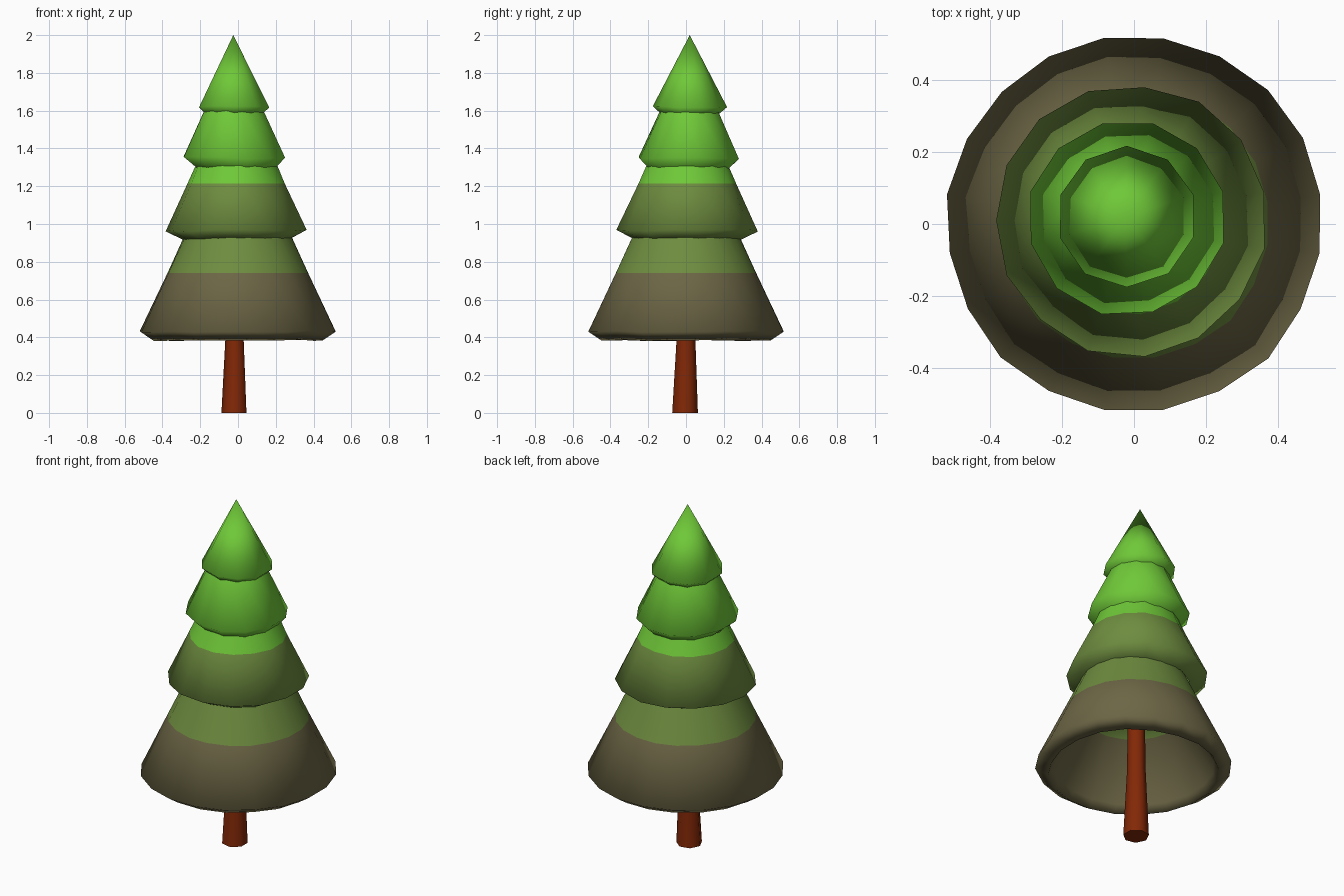
import bpy, bmesh, math, random

if "Cube" in bpy.data.objects:
    bpy.data.objects.remove(bpy.data.objects["Cube"])

random.seed(4)


def material(name, rgb):
    m = bpy.data.materials.new(name)
    m.diffuse_color = (*rgb, 1)
    m.use_nodes = True
    m.node_tree.nodes["Principled BSDF"].inputs["Base Color"].default_value = m.diffuse_color
    return m


bright = material("bright_green", (0.16, 0.58, 0.04))
olive = material("dull_green", (0.155, 0.262, 0.05))
brown = material("olive_brown", (0.15, 0.133, 0.06))
bark = material("bark_red_brown", (0.225, 0.021, 0.002))

BANDS = (1.215, 0.74)  # heights where the foliage colour changes


def lathe(name, profile, sides, mats, wobble=0.0, angle=110):
    """Sweep rings (x, y, radius, z), listed downwards on the outside."""
    bm = bmesh.new()
    rings = []
    jitter = [random.uniform(-wobble, wobble) for _ in range(sides)]
    for cx, cy, r, z in profile:
        if r == 0:
            rings.append([bm.verts.new((cx, cy, z))] * sides)
            continue
        ring = []
        for i in range(sides):
            a = math.tau * (i + 0.5) / sides
            rr = r * (1.01 + jitter[i])
            zz = z if z in BANDS or wobble == 0 else z + jitter[i] * 0.4
            ring.append(bm.verts.new((cx + rr * math.cos(a), cy + rr * math.sin(a), zz)))
        rings.append(ring)
    for up, low in zip(rings, rings[1:]):
        for i in range(sides):
            j = (i + 1) % sides
            face = bm.faces.new(list(dict.fromkeys((up[i], low[i], low[j], up[j]))))
            if len(mats) > 1:
                z = face.calc_center_median().z
                face.material_index = sum(z < b for b in BANDS)
    me = bpy.data.meshes.new(name)
    bm.to_mesh(me)
    bm.free()
    for m in mats:
        me.materials.append(m)
    ob = bpy.data.objects.new(name, me)
    bpy.context.collection.objects.link(ob)
    bpy.ops.object.select_all(action='DESELECT')
    ob.select_set(True)
    bpy.context.view_layer.objects.active = ob
    bpy.ops.object.shade_smooth_by_angle(angle=math.radians(angle))
    return ob


leaves = [bright, olive, brown]

# Foliage tiers, each tucked slightly into the one above
lathe("foliage_top", [(-0.025, 0.02, 0, 2.0), (-0.02, 0.022, 0.194, 1.62),
                      (-0.02, 0.02, 0.155, 1.585)], 10, leaves, 0.015)
lathe("foliage_upper", [(-0.02, 0.02, 0.157, 1.6), (-0.018, 0.018, 0.272, 1.35),
                        (-0.01, 0.015, 0.214, 1.295)], 12, leaves, 0.02)
lathe("foliage_middle", [(-0.01, 0.012, 0.218, 1.305), (-0.01, 0.01, 0.257, 1.215),
                         (-0.01, 0.01, 0.373, 0.965), (-0.005, 0.005, 0.285, 0.92)],
      15, leaves, 0.015)
# Bottom skirt with its rolled rim and a hollow that narrows to a point inside
lathe("foliage_skirt", [(0, 0, 0.285, 0.93), (0, 0, 0.372, 0.74), (0, 0, 0.518, 0.43),
                        (0, 0, 0.45, 0.384), (0, 0, 0.425, 0.43), (0, 0, 0.27, 0.74),
                        (0, 0, 0, 0.8)], 20, leaves, 0.01)

# Trunk, slightly tapered, ending inside the foliage
lathe("trunk", [(-0.015, 0, 0.046, 0.8), (-0.016, 0, 0.05, 0.4),
                (-0.018, -0.005, 0.069, 0), (-0.018, -0.005, 0, 0)], 7, [bark], 0, 70)
